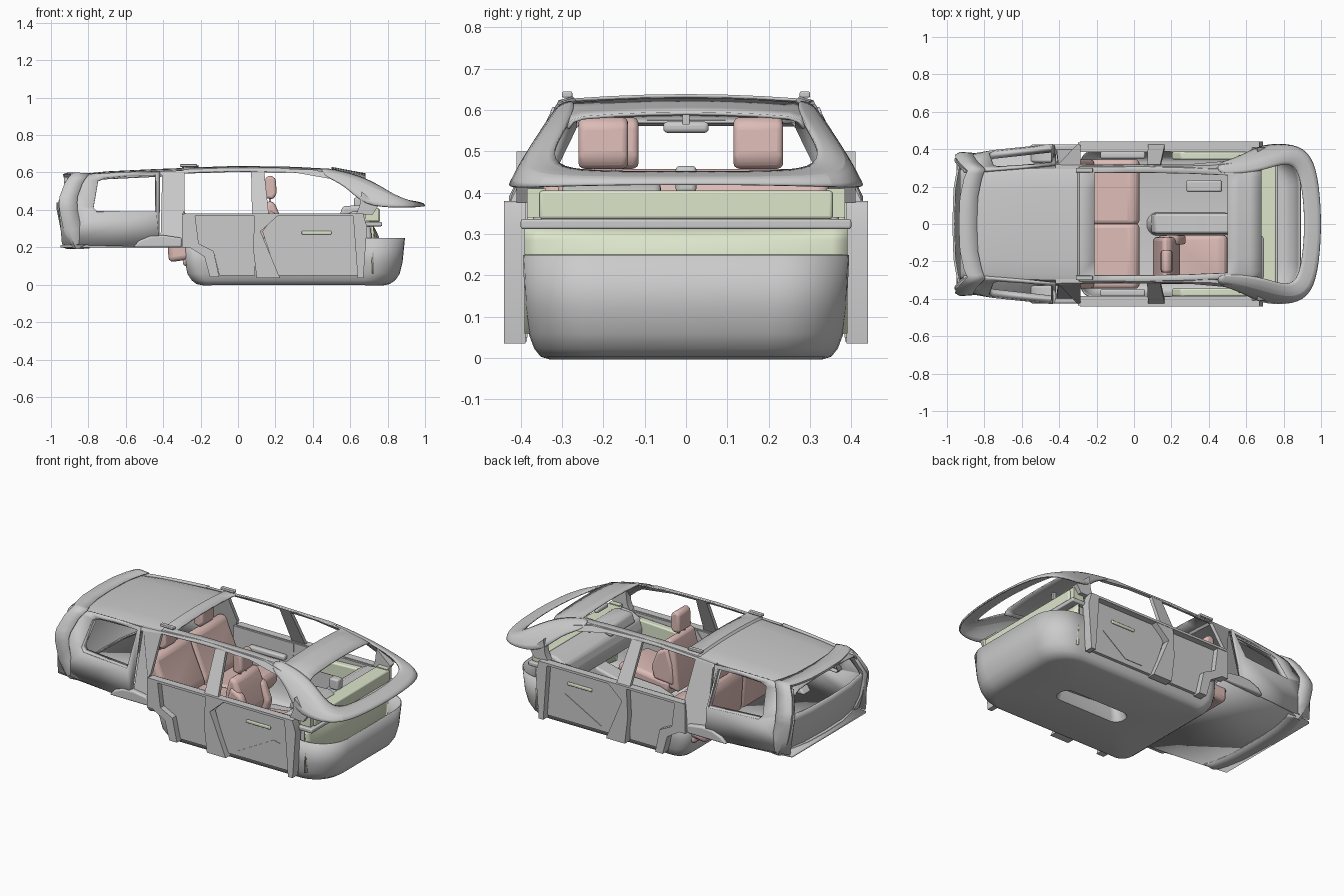
import bpy, bmesh, math
from mathutils import Vector

if "Cube" in bpy.data.objects:
    bpy.data.objects.remove(bpy.data.objects["Cube"])

def material(name, col):
    m = bpy.data.materials.new(name)
    m.diffuse_color = (*col, 1)
    m.use_nodes = True
    m.node_tree.nodes["Principled BSDF"].inputs["Base Color"].default_value = m.diffuse_color
    return m

PINK = material("upholstery", (0.72, 0.50, 0.47))
GREEN = material("pale_trim", (0.72, 0.79, 0.60))

def obj(name, verts, faces, mat=None, mirror=False, sub=0, thick=0, bevel=0, smooth=True):
    me = bpy.data.meshes.new(name)
    me.from_pydata([tuple(v) for v in verts], [], faces)
    bm = bmesh.new()
    bm.from_mesh(me)
    bmesh.ops.recalc_face_normals(bm, faces=bm.faces)
    bm.to_mesh(me)
    bm.free()
    o = bpy.data.objects.new(name, me)
    bpy.context.collection.objects.link(o)
    if mat:
        me.materials.append(mat)
    if mirror:
        m = o.modifiers.new("mirror", 'MIRROR')
        m.use_axis = (False, True, False)
    if bevel:
        b = o.modifiers.new("bevel", 'BEVEL')
        b.width, b.segments = bevel, 3
    if sub:
        s = o.modifiers.new("subsurf", 'SUBSURF')
        s.levels = s.render_levels = sub
    if thick:
        s = o.modifiers.new("solidify", 'SOLIDIFY')
        s.thickness, s.offset = thick, 0
    if smooth:
        bpy.context.view_layer.objects.active = o
        o.select_set(True)
        bpy.ops.object.shade_smooth_by_angle(angle=math.radians(35))
        o.select_set(False)
    return o

def loft(name, rows, closed=False, cap=False, skip=None, **kw):
    n = len(rows[0])
    faces = []
    for r in range(len(rows) - 1):
        for i in range(n if closed else n - 1):
            if skip and skip(r, i):
                continue
            j = (i + 1) % n
            faces.append((r*n + i, r*n + j, (r+1)*n + j, (r+1)*n + i))
    if cap:
        faces.append(tuple(range((len(rows)-1)*n, len(rows)*n)))
    return obj(name, [p for r in rows for p in r], faces, **kw)

def prism(name, outline, y0, y1, **kw):
    """xz outline extruded in y; y0 and y1 are numbers or functions of (x, z)"""
    f = [(lambda x, z, v=v: v) if isinstance(v, (int, float)) else v for v in (y0, y1)]
    rows = [[(x, g(x, z), z) for x, z in outline] for g in f]
    n = len(outline)
    faces = [tuple(range(n)), tuple(range(n, 2*n))]
    faces += [(i, (i+1) % n, n + (i+1) % n, n + i) for i in range(n)]
    return obj(name, rows[0] + rows[1], faces, **kw)

def box(name, x0, x1, y0, y1, z0, z1, **kw):
    return prism(name, [(x0, z0), (x1, z0), (x1, z1), (x0, z1)], y0, y1, **kw)

def lerp(table, x):
    for (a, p), (b, q) in zip(table, table[1:]):
        if x <= b:
            return p + (q - p) * max(0, (x - a) / (b - a))
    return table[-1][1]

# Half width of the body sides
def side(x, z):
    y = 0.43 - max(0, z - 0.38) * 0.5
    return y + min(0, x + 0.42) * 0.11 - max(0, 0.38 - z) * 0.1

def inner(x, z):
    return side(x, z) - 0.022

# Floor tub with rounded plan and hollow centre tunnel
def plan(x0, x1, hw, z, rf, rb):
    pts = []
    for cx, cy, r, a0 in ((x1-rf, hw-rf, rf, 90), (x1-rf, -hw+rf, rf, 0),
                          (x0+rb, -hw+rb, rb, -90), (x0+rb, hw-rb, rb, -180)):
        for k in range(9):
            a = math.radians(a0 - k * 11.25)
            pts.append((cx + r*math.cos(a), cy + r*math.sin(a), z))
    return pts

tub = [(.25, -.285, .89, .392, .17, .07), (.12, -.28, .877, .386, .17, .07), (.06, -.268, .862, .378, .17, .07),
       (.025, -.245, .838, .365, .16, .07), (.006, -.22, .81, .35, .15, .06), (0, -.19, .78, .33, .14, .06),
       (0, .07, .53, .06, .055, .055), (.02, .08, .52, .05, .045, .045), (.1, .1, .51, .042, .04, .04)]
loft("floor_tub", [plan(a, b, w, z, rf, rb) for z, a, b, w, rf, rb in tub], closed=True, cap=True, thick=.006)
prism("centre_console", [(.09, .08), (.11, .14), (.2, .17), (.38, .18), (.55, .22), (.66, .3), (.66, .05)], -.05, .055, bevel=.012)
box("foot_pad", .28, .47, .17, .235, .02, .045, bevel=.012)

# Dashboard and firewall
loft("firewall", [[(.72 + .1*(1-abs(t)**3)*k, .39*t, z) for t in (-1, -.9, -.7, -.35, 0, .35, .7, .9, 1)]
     for z, k in ((.06, .3), (.25, .3), (.285, .15), (.312, 0))], mat=GREEN, thick=.01)
box("dash_shelf", .62, .77, -.4, .4, .312, .336, bevel=.006)
box("dash_top", .67, .76, -.355, .355, .336, .405, mat=GREEN, bevel=.008)
prism("dash_body", [(.72, .2), (.56, .22), (.53, .3), (.55, .36), (.61, .39), (.7, .4)], -.37, .37, bevel=.015)
prism("instrument_hood", [(.54, .36), (.56, .42), (.66, .425), (.7, .4)], -.3, -.06, bevel=.015)
box("dash_bump", .62, .68, -.025, .025, .4, .465, bevel=.01)

# Roof with sunroof opening
ZT = [(-.93, .578), (-.7, .602), (-.45, .614), (-.3, .62), (-.29, .632), (0, .642), (.3, .637), (.5, .626), (.68, .592)]
WR = [(-.93, .29), (-.6, .305), (-.29, .315), (.2, .315), (.5, .30), (.68, .285)]
xs = [-.93, -.8, -.7, -.58, -.45, -.3, -.29, -.21, -.05, .1, .3, .4, .5, .56, .62, .68]
ts = [-1, -.96, -.87, -.6, -.3, 0, .3, .6, .87, .96, 1]
def roof_pt(x, t):
    drop = .014*t*t + (.006 if abs(t) > .95 else 0) + (.016 if abs(t) == 1 else 0)
    return (x, lerp(WR, x) * t, lerp(ZT, x) - drop)
loft("roof", [[roof_pt(x, t) for t in ts] for x in xs], thick=.008,
     skip=lambda r, i: -.22 < xs[r] < .49 and 2 <= i <= 7)
box("sunroof_rail", -.31, -.22, .275, .3, .63, .645, mirror=True, bevel=.004)

# Windscreen pillars and curved cowl
rail_in = [(.45, .27, .622), (.58, .27, .60), (.7, .29, .56), (.8, .325, .5), (.87, .31, .455), (.9, .19, .449), (.915, 0, .448)]
rail_top = [(.45, .303, .615), (.58, .325, .59), (.72, .365, .54), (.85, .405, .465), (.945, .36, .443), (.985, .22, .437), (1, 0, .436)]
rail_low = [(.45, .325, .585), (.58, .362, .53), (.67, .425, .42), (.86, .43, .413), (.95, .365, .414), (.986, .22, .418), (1, 0, .42)]
loft("windscreen_frame", [rail_in, rail_top, rail_low], mirror=True, sub=2, thick=.008)
prism("pillar_foot", [(.63, .375), (.72, .375), (.75, .42), (.66, .5), (.65, .42)], .37, .41, mirror=True)
box("pillar_trim", .68, .75, .34, .385, .34, .41, mat=GREEN, mirror=True)

# Rear-view mirror
box("mirror", .55, .575, -.055, .055, .545, .572, bevel=.01)
box("mirror_stem", .56, .58, -.008, .008, .565, .61)

# Side rails and upper pillars
prism("roof_side_rail", [(-.42, .585), (-.3, .6), (0, .608), (.3, .6), (.5, .565), (.52, .59), (.4, .615), (0, .625), (-.42, .605)],
      inner, side, mirror=True)
prism("middle_pillar", [(.075, .37), (.165, .37), (.14, .61), (.07, .61)], inner, side, mirror=True)
prism("rear_quarter_panel", [(-.415, .2), (-.3, .2), (-.3, .37), (-.285, .4), (-.285, .605), (-.405, .6)], inner, side, mirror=True)

# Rear shell side with window, arch and floor
win_out = [(-.94, .215), (-.42, .2), (-.42, .605), (-.6, .6), (-.78, .59), (-.91, .57), (-.96, .44)]
win_in = [(-.755, .39), (-.44, .39), (-.44, .585), (-.6, .58), (-.71, .57), (-.75, .555), (-.775, .41)]
loft("rear_side", [[(x, side(x, z), z) for x, z in r] for r in (win_out, win_in)],
     closed=True, mirror=True, thick=.014)
loft("window_reveal", [[(x, side(x, z) - d, z) for x, z in win_in] for d in (0, .04)], closed=True, mirror=True, thick=.006)
loft("rear_floor", [[(x, s*w, .205) for s in (-1, 1)] for x, w in ((-.95, .35), (-.6, .39), (-.29, .41))], thick=.012)
prism("wheel_arch", [(-.56, .2), (-.53, .235), (-.47, .26), (-.4, .265), (-.3, .25), (-.3, .2)], .33, .425, mirror=True, bevel=.01)

# Tailgate: curved shell with window opening
zs = [.2, .225, .3, .4, .44, .47, .54, .565, .59]
ws = [.345, .36, .368, .37, .368, .355, .32, .305, .285]
tt = [-1, -.93, -.84, -.5, 0, .5, .84, .93, 1]
def tail_x(t, z, flare=0):
    k = (z - .44) / (.15 if z > .44 else .24)
    return -.965 + .065*k*k + .045*abs(t)**3
loft("tailgate", [[(tail_x(t, z), w*t, z) for t in tt] for z, w in zip(zs, ws)],
     skip=lambda r, i: 4 <= r <= 6 and 1 <= i <= 6, thick=.012)

# Raised ring round the tailgate
ring = [(t, 0) for t in tt] + [(1, k) for k in range(1, 9)] + [(t, 8) for t in tt[-2::-1]] + [(-1, k) for k in range(7, 0, -1)]
def ring_row(dx, s):
    return [(tail_x(t, zs[k]) + dx, ws[k]*t*s, .4 + (zs[k]-.4)*s) for t, k in ring]
loft("tailgate_ring", [ring_row(.06, 1.02), ring_row(-.01, 1.035), ring_row(-.034, 1.0), ring_row(-.03, .93), ring_row(0, .9)],
     closed=True, thick=.006)

# Door trims and jambs, stepping out from the tub
prism("rear_door_trim", [(-.25, .375), (.1, .375), (.09, .05), (-.1, .05), (-.13, .18), (-.21, .22)], .384, .402, mirror=True)
prism("front_door_trim", [(.2, .375), (.64, .375), (.66, .3), (.65, .05), (.21, .05), (.13, .285)], .384, .402, mirror=True)
prism("front_jamb", [(.615, .375), (.67, .375), (.69, .31), (.67, .035), (.64, .035)], .388, .44, mirror=True)
prism("middle_jamb", [(.09, .375), (.22, .375), (.12, .285), (.225, .035), (.1, .035), (.08, .2)], .388, .438, mirror=True)
prism("rear_jamb", [(-.3, .375), (-.23, .375), (-.21, .22), (-.13, .18), (-.1, .04), (-.15, .04), (-.18, .15),
      (-.26, .2), (-.3, .2)], .385, .436, mirror=True)
box("belt_strip", -.29, .67, .395, .44, .366, .38, mirror=True)
prism("door_armrest", [(.2, .27), (.6, .27), (.63, .34), (.58, .36), (.25, .345)], .345, .386, mat=GREEN, mirror=True, bevel=.008)
box("door_handle", .34, .5, .4, .412, .268, .287, mat=GREEN, mirror=True, bevel=.005)
prism("door_pocket", [(.28, .08), (.4, .08), (.56, .2), (.52, .21)], .4, .405, mirror=True)
box("rear_door_armrest", -.18, .06, .35, .386, .27, .3, mirror=True, bevel=.01)

# Seats: cushions made from softened profiles
def cushion(name, prof, yc, hw, bevel=.03):
    o = prism(name, prof, yc - hw, yc + hw, mat=PINK, bevel=bevel)
    return o

def head(name, x, yc, z0, z1):
    cushion(name, [(x-.03, z0+.01), (x+.015, z0), (x+.035, z0+.03), (x+.03, z1-.02), (x, z1), (x-.025, z1-.015)], yc, .06, .02)
    for s in (-.025, .025):
        box("headrest_post", x-.006, x+.004, yc+s-.005, yc+s+.005, z0-.05, z0+.02)

cushion("front_seat_base", [(.17, .1), (.45, .1), (.5, .17), (.5, .215), (.46, .235), (.2, .2), (.15, .2)], -.185, .125)
cushion("front_seat_back", [(.1, .14), (.2, .16), (.25, .25), (.22, .38), (.195, .44), (.155, .45), (.13, .36)], -.19, .12)
for s in (-1, 1):
    cushion("front_seat_bolster", [(.13, .18), (.26, .19), (.28, .26), (.24, .36), (.17, .4), (.14, .3)], -.19 + s*.105, .025, .018)
head("front_headrest", .172, -.2, .455, .587)
for s in (-1, 1):
    cushion("rear_seat_base", [(-.3, .1), (-.02, .09), (.03, .15), (.03, .2), (-.01, .225), (-.27, .195)], s*.172, .174)
    cushion("rear_seat_back", [(-.37, .12), (-.22, .14), (-.21, .22), (-.29, .4), (-.31, .455), (-.36, .46), (-.39, .4)], s*.172, .174)
    head("rear_headrest", -.35, s*.175, .455, .587)
